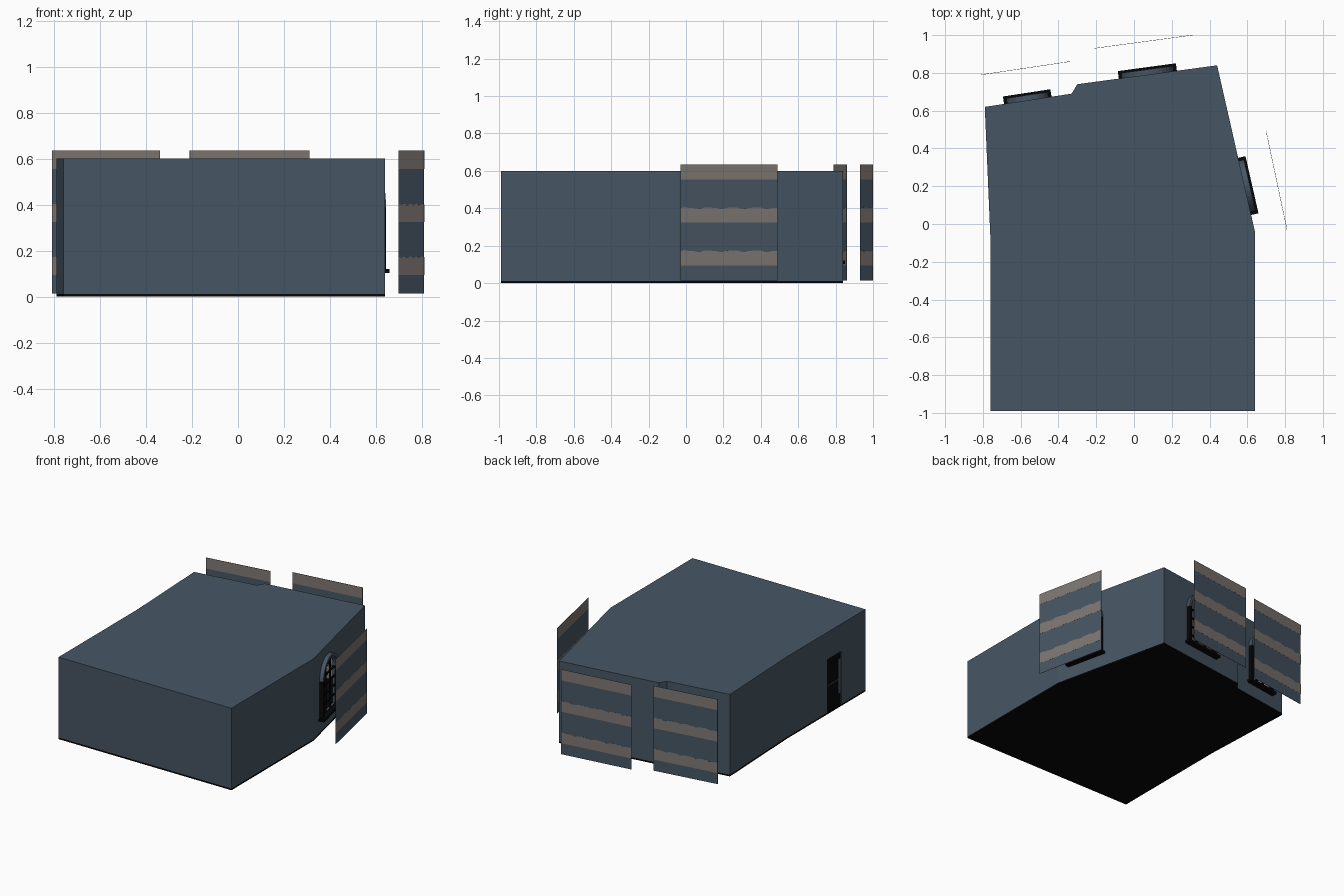
import bpy
from math import sin, cos, pi
from mathutils import Matrix, Vector

if "Cube" in bpy.data.objects:
    bpy.data.objects.remove(bpy.data.objects["Cube"])


def material(name, r, g, b):
    m = bpy.data.materials.new(name)
    m.use_nodes = True
    m.diffuse_color = (r, g, b, 1)
    bsdf = next(n for n in m.node_tree.nodes if n.type == "BSDF_PRINCIPLED")
    bsdf.inputs["Base Color"].default_value = (r, g, b, 1)
    return m


slate = material("slate blue", 0.062, 0.092, 0.127)
black = material("black", 0.002, 0.002, 0.002)
taupe = material("taupe", 0.21, 0.185, 0.17)


def plate(name, loops, matrix, low, high, mats):
    """Fill flat loops (inner loops become holes), thick from low to high."""
    curve = bpy.data.curves.new(name, "CURVE")
    curve.dimensions = "2D"
    curve.fill_mode = "BOTH"
    curve.extrude = (high - low) / 2
    for loop in loops:
        s = curve.splines.new("POLY")
        s.points.add(len(loop) - 1)
        for point, (u, v) in zip(s.points, loop):
            point.co = (u, v, 0, 1)
        s.use_cyclic_u = True
    ob = bpy.data.objects.new(name, curve)
    bpy.context.collection.objects.link(ob)
    ob.matrix_world = matrix @ Matrix.Translation((0, 0, (low + high) / 2))
    bpy.ops.object.select_all(action="DESELECT")
    ob.select_set(True)
    bpy.context.view_layer.objects.active = ob
    bpy.ops.object.convert(target="MESH")
    ob = bpy.context.view_layer.objects.active
    ob.data.materials.clear()
    for m in mats:
        ob.data.materials.append(m)
    # A second material goes on the side facing indoors
    for f in ob.data.polygons:
        f.use_smooth = False
        f.material_index = int(len(mats) > 1 and f.normal.z < -0.5)
    return ob


def upright(a, b):
    """Frame with u along a to b, v up and the third axis outward."""
    d = (Vector(b) - Vector(a)).normalized()
    return Matrix(((d.x, 0, d.y, a[0]), (d.y, 0, -d.x, a[1]),
                   (0, 1, 0, 0), (0, 0, 0, 1)))


def rect(u0, u1, v0, v1):
    return [(u0, v0), (u1, v0), (u1, v1), (u0, v1)]


def arc(c, r, steps=16):
    return [(c + r * cos(pi * i / steps), SPRING + r * sin(pi * i / steps))
            for i in range(steps + 1)]


SPRING, SILL, TOP, DOOR_TOP = 0.39, 0.12, 0.59, 0.40
outline = [(-0.76, -0.99), (0.64, -0.99), (0.64, -0.04), (0.44, 0.84),
           (-0.30, 0.74), (-0.33, 0.69), (-0.79, 0.62), (-0.76, -0.08)]
# Wall number: centre along the wall and outer radius of the arch
windows = {2: (0.245, 0.14), 3: (0.37, 0.14), 5: (0.235, 0.112)}
doors = {7: (0.47, 0.63)}
RIM = 0.02


def window(frame, c, r):
    inner = r - RIM
    plate("window_arch", [arc(c, r) + arc(c, inner)[::-1]],
          frame, -0.012, 0.028, [slate])
    for s in (-1, 1):
        edges = sorted((c + s * inner, c + s * r))
        plate("window_jamb", [rect(*edges, SILL, SPRING)],
              frame, -0.012, 0.028, [black])
    plate("window_sill", [rect(c - r - 0.015, c + r + 0.015, SILL - 0.018, SILL)],
          frame, -0.012, 0.04, [black])
    # Glazing bars
    bar = 0.004
    for s in (-1, 1):
        u = c + s * inner / 3
        plate("window_bar", [rect(u - bar, u + bar, SILL, SPRING + inner * 0.94)],
              frame, -0.006, 0.006, [black])
    for i in range(1, 5):
        v = SILL + (SPRING - SILL) * i / 4
        plate("window_rail", [rect(c - inner, c + inner, v - bar, v + bar)],
              frame, -0.006, 0.006, [black])


# Floor and ceiling follow the room outline
plate("floor", [outline], Matrix.Identity(4), 0, 0.012, [black])
plate("ceiling", [outline], Matrix.Identity(4), TOP, 0.6, [slate, taupe])

# Walls with their openings
for i, a in enumerate(outline):
    b = outline[(i + 1) % len(outline)]
    frame = upright(a, b)
    length = (Vector(b) - Vector(a)).length
    loops = [rect(0, length, 0.012, TOP)]
    if i in windows:
        c, r = windows[i]
        inner = r - RIM
        loops.append([(c - inner, SILL), (c + inner, SILL)] + arc(c, inner))
        window(frame, c, r)
    if i in doors:
        u0, u1 = doors[i]
        loops = [[(0, 0.012), (u0, 0.012), (u0, DOOR_TOP), (u1, DOOR_TOP),
                  (u1, 0.012), (length, 0.012), (length, TOP), (0, TOP)]]
        plate("door_leaf", [rect(u0, u1, 0.012, DOOR_TOP)],
              frame, -0.012, -0.006, [black])
        plate("door_rail", [rect(u0 + 0.01, u1 - 0.03, 0.2, 0.206)],
              frame, -0.006, -0.003, [slate])
        plate("door_edge", [rect(u1 - 0.03, u1, 0.1, DOOR_TOP - 0.05)],
              frame, -0.006, -0.003, [slate])
    plate("wall", loops, frame, -0.012, 0, [slate, taupe])

# Striped screens outside the windows
screens = [((0.81, -0.03), (0.70, 0.49)), ((0.31, 1.0), (-0.21, 0.93)),
           ((-0.34, 0.86), (-0.81, 0.79))]
for a, b in screens:
    frame = upright(a, b)
    length = (Vector(b) - Vector(a)).length
    plate("screen", [rect(0, length, 0.014, 0.634)], frame, -0.0005, 0.0005, [slate])
    bands = [rect(0, length, 0.555, 0.635)]
    for base in (0.095, 0.325):
        wave = [(length * k / 24, base + 0.076 + 0.004 * sin(k * 1.1) + 0.002 * sin(k * 2.3))
                for k in range(24, -1, -1)]
        bands.append([(0, base), (length, base)] + wave)
    plate("screen_bands", bands, frame, -0.001, 0.001, [taupe])
